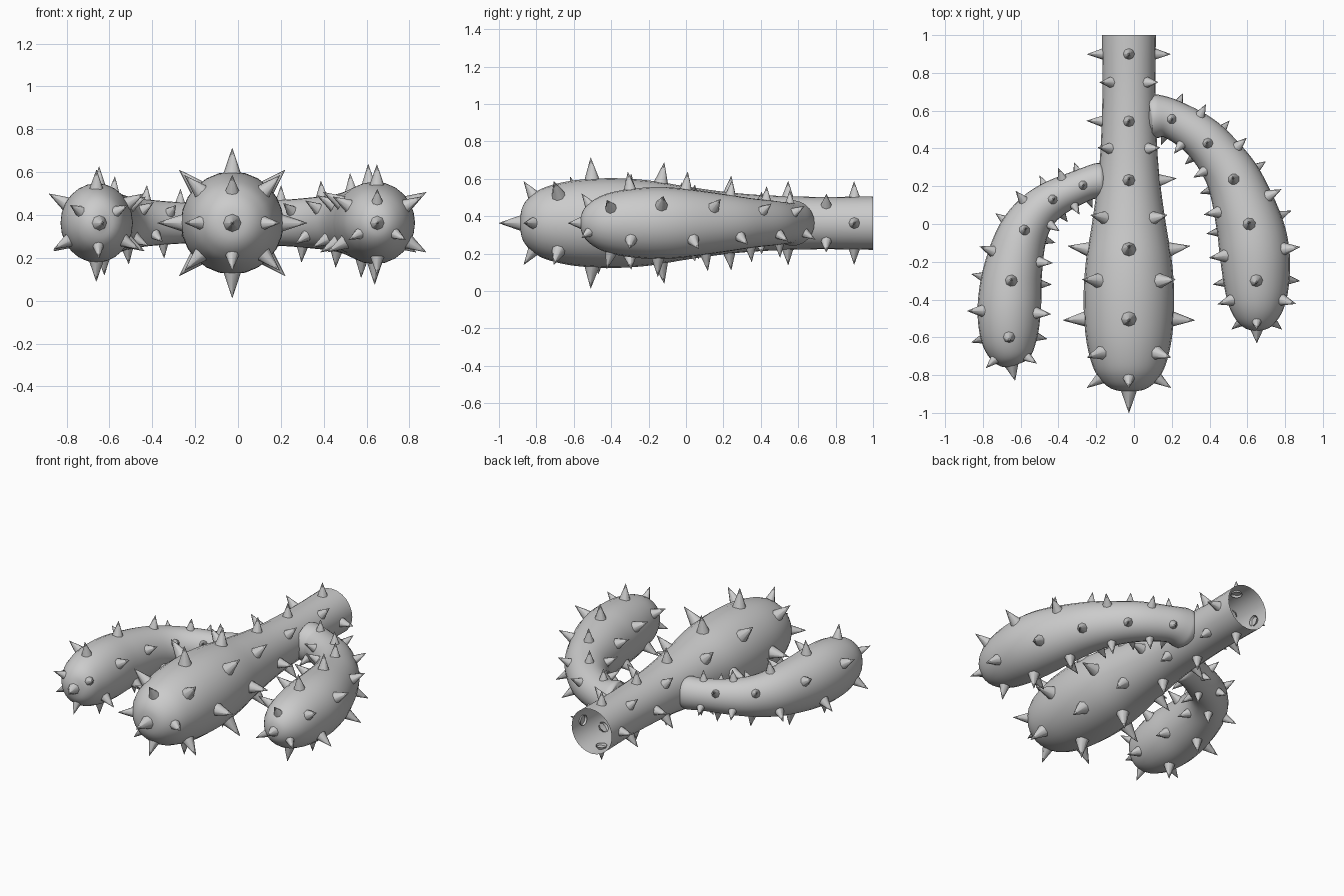
import bpy, bmesh, math
from mathutils import Vector, Matrix

if "Cube" in bpy.data.objects:
    bpy.data.objects.remove(bpy.data.objects["Cube"])

Z = 0.363          # height of all centre lines
UP = Vector((0, 0, 1))
SIDES = 24


def catmull(pts, sub=6):
    """Smoothly resample (x, y, radius) points."""
    p = [Vector(q) for q in pts]
    p = [2 * p[0] - p[1]] + p + [2 * p[-1] - p[-2]]
    out = []
    for i in range(1, len(p) - 2):
        a, b, c, d = p[i - 1:i + 3]
        for k in range(sub):
            t = k / sub
            out.append(0.5 * (2 * b + (c - a) * t + (2 * a - 5 * b + 4 * c - d) * t * t
                              + (3 * b - a - 3 * c + d) * t ** 3))
    out.append(p[-2])
    return out


def finish(bm, name):
    bmesh.ops.recalc_face_normals(bm, faces=bm.faces)
    me = bpy.data.meshes.new(name)
    bm.to_mesh(me)
    bm.free()
    ob = bpy.data.objects.new(name, me)
    bpy.context.collection.objects.link(ob)
    bpy.ops.object.select_all(action='DESELECT')
    ob.select_set(True)
    bpy.context.view_layer.objects.active = ob
    bpy.ops.object.shade_smooth_by_angle(angle=math.radians(50))


def frames(samples):
    """Centre, tangent, side, radius and radius slope for each sample."""
    res = []
    for i, s in enumerate(samples):
        a, b = samples[max(i - 1, 0)], samples[min(i + 1, len(samples) - 1)]
        d = Vector((b.x - a.x, b.y - a.y, 0))
        t = d.normalized()
        res.append((Vector((s.x, s.y, Z)), t, t.cross(UP), max(s.z, 0.002),
                    (b.z - a.z) / max(d.length, 1e-4)))
    return res


def limb(name, fr, zs):
    bm = bmesh.new()
    rings = []
    for c, t, s, r, _ in fr:
        rings.append([bm.verts.new(c + s * r * math.cos(a) + UP * r * zs * math.sin(a))
                      for a in (2 * math.pi * k / SIDES for k in range(SIDES))])
    for A, B in zip(rings, rings[1:]):
        for k in range(SIDES):
            j = (k + 1) % SIDES
            bm.faces.new((A[k], A[j], B[j], B[k]))
    bm.faces.new(rings[-1])
    finish(bm, name)


def add_spike(bm, base, direction, radius, height):
    """Open cone whose base is sunk slightly into the skin."""
    sink = 0.015
    m = Matrix.Translation(base + direction * (height - sink) / 2) @ \
        direction.to_track_quat('Z', 'Y').to_matrix().to_4x4()
    bmesh.ops.create_cone(bm, cap_ends=False, segments=8, radius1=radius, radius2=0.001,
                          depth=height + sink, matrix=m)


def spikes(name, fr, zs, spots, count, first, second, end_len):
    """Alternating rings of spikes, plus one on the rounded end."""
    bm = bmesh.new()
    for n, (x, y) in enumerate(spots):
        c, t, s, r, slope = min(fr, key=lambda f: (f[0].x - x) ** 2 + (f[0].y - y) ** 2)
        start = (first, second)[n % 2]
        for k in range(count):
            a = math.radians(start + 360 * k / count)
            out = s * math.cos(a) + UP * math.sin(a)
            base = c + s * r * math.cos(a) + UP * r * zs * math.sin(a)
            tilt = max(-0.3, min(0.7, -slope))
            add_spike(bm, base, (out + t * tilt).normalized(), 0.02 + 0.1 * r, 0.03 + 0.35 * r)
    c, t = fr[-1][0], fr[-1][1]
    add_spike(bm, c, t, 0.025 + end_len * 0.18, end_len)
    finish(bm, name)


# Main club: open tube at the back, swollen and rounded at the front
cx = -0.027
main = [(cx, y, r) for y, r in [
    (1, .143), (.7, .14), (.4, .15), (.2, .168), (0, .196), (-.2, .228), (-.4, .24),
    (-.6, .228), (-.75, .193), (-.83, .145), (-.875, .085), (-.89, 0)]]
main_spots = [(cx, y) for y in (.92, .75, .57, .40, .22, .05, -.12, -.30, -.49, -.67, -.82)]

# Right branch
right = [(.07, .57, .06), (.085, .57, .10), (.11, .57, .117), (.20, .555, .104), (.35, .465, .115),
         (.46, .345, .128), (.54, .21, .148), (.61, 0, .176), (.638, -.15, .185),
         (.648, -.3, .175), (.65, -.42, .152), (.65, -.5, .115), (.65, -.55, .065), (.65, -.57, 0)]
right_spots = [(.20, .555), (.29, .51), (.38, .43), (.46, .345), (.53, .23), (.575, .11),
               (.61, 0), (.638, -.14), (.648, -.29), (.65, -.40), (.65, -.52)]

# Left branch
left = [(-.15, .235, .06), (-.165, .235, .085), (-.19, .23, .092), (-.27, .205, .088),
        (-.43, .13, .1), (-.53, .045, .115), (-.6, -.08, .136), (-.645, -.27, .158),
        (-.66, -.44, .168), (-.662, -.58, .155), (-.655, -.68, .123), (-.65, -.735, .075),
        (-.645, -.76, 0)]
left_spots = [(-.26, .205), (-.34, .175), (-.43, .13), (-.51, .06), (-.585, -.03), (-.63, -.16),
              (-.655, -.30), (-.66, -.46), (-.66, -.60), (-.652, -.71)]

for name, pts, spots, zs, count, a0, a1, tip in (
        ("main_club", main, main_spots, 1.0, 4, 0, 45, .11),
        ("right_branch", right, right_spots, 1.04, 3, 90, 30, .06),
        ("left_branch", left, left_spots, 1.1, 3, 90, 30, .07)):
    fr = frames(catmull(pts))
    limb(name, fr, zs)
    spikes(name + "_spikes", fr, zs, spots, count, a0, a1, tip)
